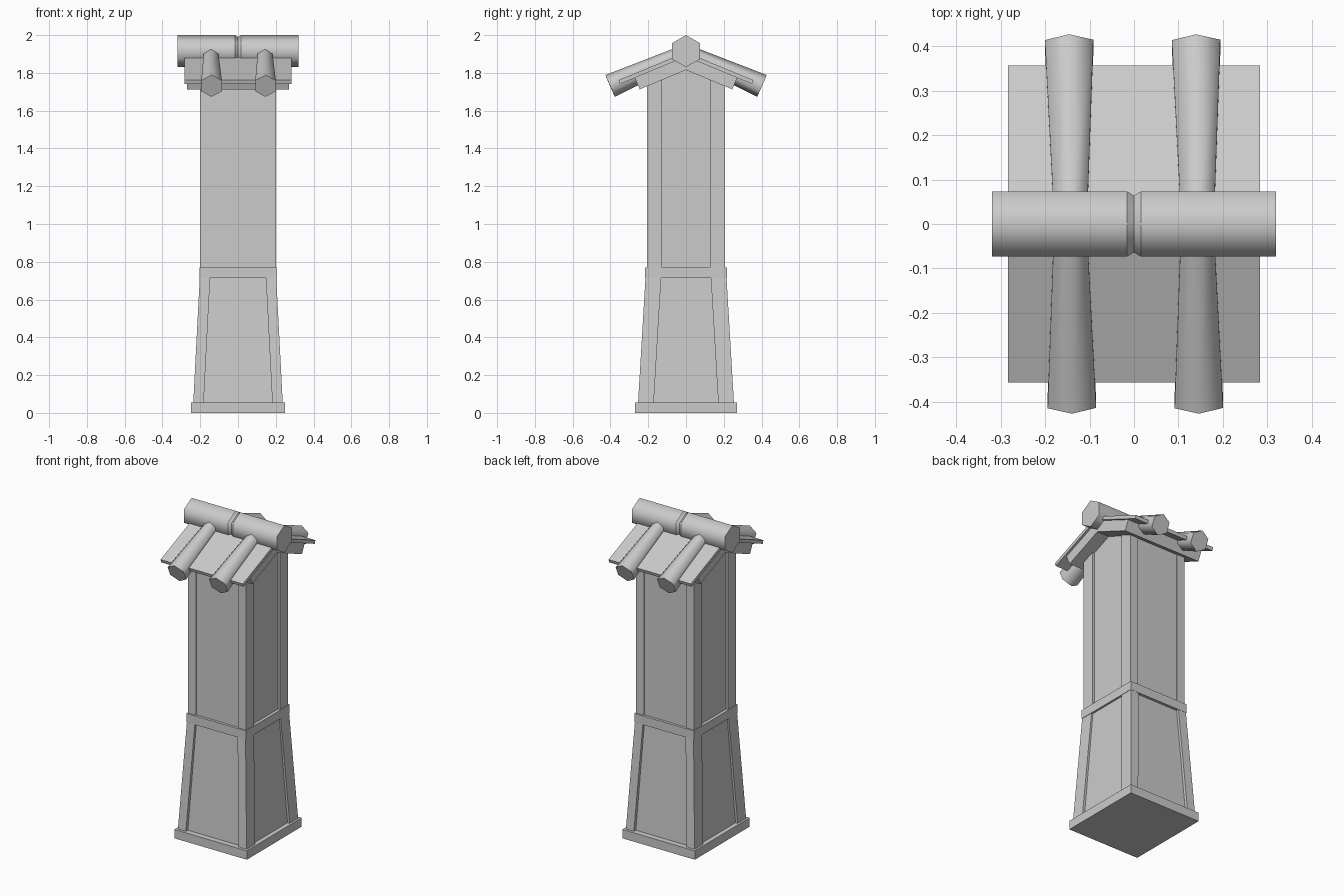
import bpy
import bmesh
from math import cos, sin, pi
from mathutils import Vector

cube = bpy.data.objects.get("Cube")
if cube:
    bpy.data.objects.remove(cube, do_unlink=True)

grey = bpy.data.materials.new("stone_grey")
grey.use_nodes = True
grey.diffuse_color = (0.6, 0.6, 0.6, 1)
grey.node_tree.nodes["Principled BSDF"].inputs["Base Color"].default_value = (0.6, 0.6, 0.6, 1)


def finish(name, bm):
    bmesh.ops.recalc_face_normals(bm, faces=bm.faces)
    mesh = bpy.data.meshes.new(name)
    bm.to_mesh(mesh)
    bm.free()
    mesh.materials.append(grey)
    obj = bpy.data.objects.new(name, mesh)
    bpy.context.scene.collection.objects.link(obj)
    return obj


def loft(name, rings, smooth=False):
    """Skin closed rings; ring seams stay sharp when smooth."""
    bm = bmesh.new()
    loops = [[bm.verts.new(p) for p in ring] for ring in rings]
    n = len(loops[0])
    for a, b in zip(loops, loops[1:]):
        for i in range(n):
            j = (i + 1) % n
            bm.faces.new((a[i], a[j], b[j], b[i])).smooth = smooth
    bm.faces.new(loops[0])
    bm.faces.new(loops[-1])
    for ring in loops:
        for i in range(n):
            bm.edges.get((ring[i], ring[(i + 1) % n])).smooth = False
    return finish(name, bm)


def rect(x0, x1, y0, y1, z):
    return [(x0, y0, z), (x1, y0, z), (x1, y1, z), (x0, y1, z)]


def block(name, bottom, top):
    """Centred tapered block from (half x, half y, z) to the same."""
    return loft(name, [rect(-x, x, -y, y, z) for x, y, z in (bottom, top)])


def corner_posts(name, bottom, top, wx, wy):
    for sx, side in ((-1, "right"), (1, "left")):
        for sy, end in ((-1, "front"), (1, "back")):
            loft(f"{name}_{end}_{side}",
                 [rect(sx * (x - wx), sx * x, sy * (y - wy), sy * y, z)
                  for x, y, z in (bottom, top)])


def prism_x(name, profile, half):
    """Extrude a (y, z) outline along x."""
    loft(name, [[(x, y, z) for y, z in profile] for x in (-half, half)])


def hexagon(centre, axis, radius):
    axis = Vector(axis).normalized()
    up = Vector((0, 0, 1))
    up = (up - axis * up.dot(axis)).normalized()
    side = axis.cross(up)
    return [Vector(centre) + radius * (cos(k * pi / 3) * up + sin(k * pi / 3) * side)
            for k in range(6)]


# Plinth, tapered lower stage and band
block("plinth", (0.25, 0.27, 0), (0.25, 0.27, 0.055))
block("lower_core", (0.222, 0.235, 0.05), (0.192, 0.198, 0.73))
corner_posts("lower_post", (0.237, 0.254, 0.05), (0.202, 0.214, 0.725), 0.055, 0.083)
block("band", (0.205, 0.216, 0.715), (0.205, 0.216, 0.77))

# Straight upper stage
block("upper_core", (0.186, 0.2, 0.76), (0.186, 0.2, 1.815))
corner_posts("upper_post", (0.2, 0.207, 0.76), (0.2, 0.207, 1.78), 0.055, 0.08)

# Roof: chevron rafters and thin slabs
slope = 0.414
prism_x("roof_rafters", [(0, 1.815), (0.245, 1.713), (0.272, 1.775),
                         (0, 1.888), (-0.272, 1.775), (-0.245, 1.713)], 0.27)
for s, end in ((-1, "front"), (1, "back")):
    prism_x("roof_slab_" + end,
            [(0, 1.909), (s * 0.357, 1.909 - slope * 0.357),
             (s * 0.35, 1.886 - slope * 0.35), (0, 1.886)], 0.284)

# Ridge roll with a shallow groove
ridge = [(-0.32, 0.085), (-0.016, 0.085), (0, 0.074), (0.016, 0.085), (0.32, 0.085)]
loft("ridge_roll", [hexagon((x, 0, 1.915), (1, 0, 0), r) for x, r in ridge], True)

# Tapered rolls running down both slopes
for s, end in ((-1, "front"), (1, "back")):
    for x, side in ((-0.143, "right"), (0.143, "left")):
        inner = Vector((x, s * 0.03, 1.895))
        outer = Vector((x - s * 0.003, s * 0.402, 1.731))
        axis = outer - inner
        loft(f"roof_roll_{end}_{side}",
             [hexagon(inner, axis, 0.044), hexagon(outer, axis, 0.063)], True)
